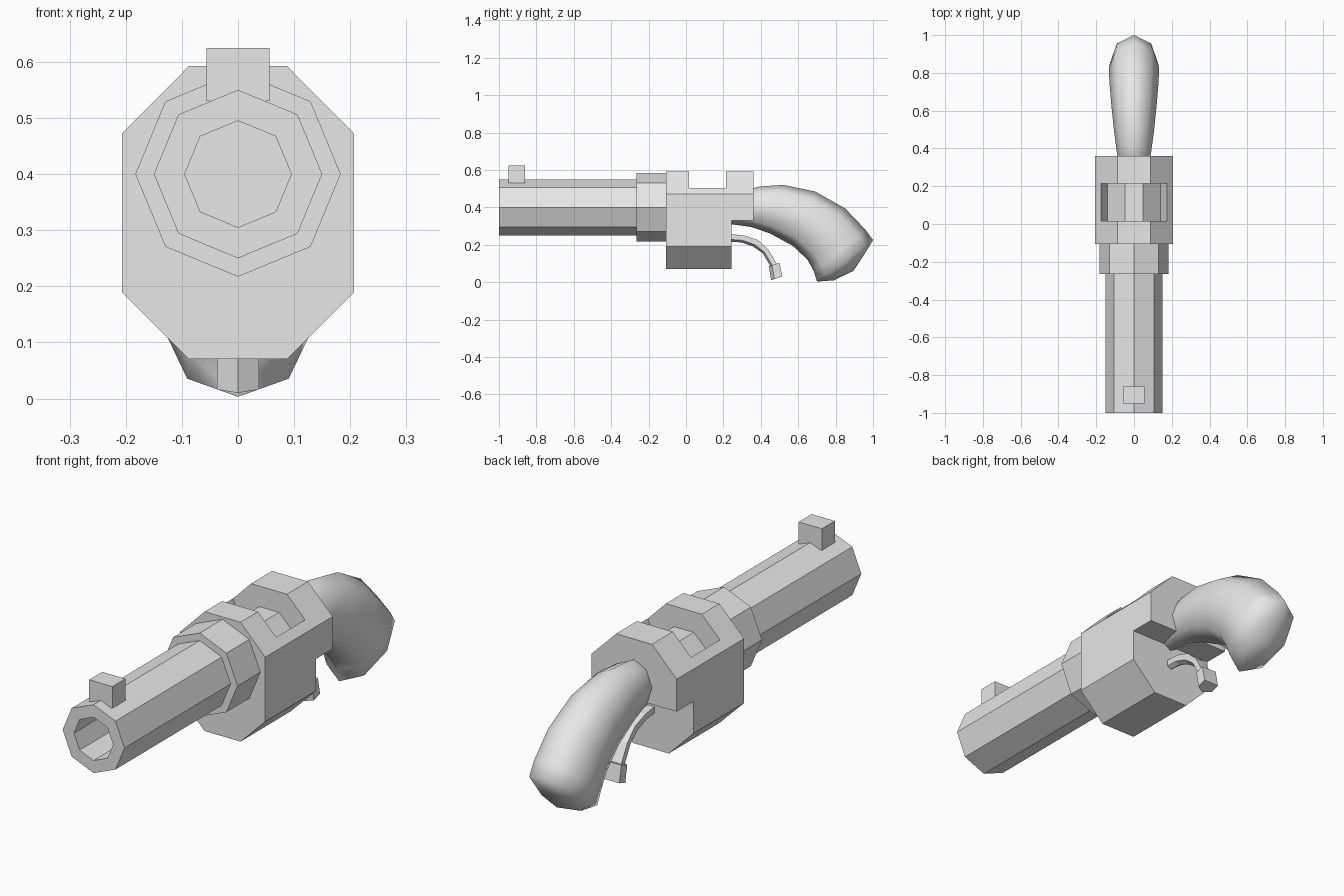
import bpy, bmesh
from math import sin, cos, pi

old = bpy.data.objects.get("Cube")
if old:
    bpy.data.objects.remove(old, do_unlink=True)

grey = bpy.data.materials.new("plain_grey")
grey.use_nodes = True
grey.diffuse_color = (0.8, 0.8, 0.8, 1)
grey.node_tree.nodes["Principled BSDF"].inputs["Base Color"].default_value = (0.8, 0.8, 0.8, 1)


def loft(name, rings, tip=None):
    """Join rings of points; cap the ends, or close the last ring on a tip."""
    bm = bmesh.new()
    loops = [[bm.verts.new(p) for p in ring] for ring in rings]
    n = len(loops[0])
    for a, b in zip(loops, loops[1:]):
        for i in range(n):
            j = (i + 1) % n
            bm.faces.new((a[i], a[j], b[j], b[i]))
    bm.faces.new(loops[0])
    if tip:
        end = bm.verts.new(tip)
        for i in range(n):
            bm.faces.new((loops[-1][i], loops[-1][(i + 1) % n], end))
    else:
        bm.faces.new(loops[-1])
    bmesh.ops.recalc_face_normals(bm, faces=bm.faces)
    mesh = bpy.data.meshes.new(name)
    bm.to_mesh(mesh)
    bm.free()
    mesh.materials.append(grey)
    obj = bpy.data.objects.new(name, mesh)
    bpy.context.collection.objects.link(obj)
    return obj


def prism(name, profile, y0, y1):
    return loft(name, [[(x, y, z) for x, z in profile] for y in (y0, y1)])


def box(name, half, y0, y1, z0, z1):
    return prism(name, [(-half, z0), (half, z0), (half, z1), (-half, z1)], y0, y1)


def octagon(r, z=0.4):
    return [(r * cos(i * pi / 4), z + r * sin(i * pi / 4)) for i in range(8)]


def cut(obj, cutter):
    cutter.hide_render = True
    mod = obj.modifiers.new("cut", "BOOLEAN")
    mod.operation = "DIFFERENCE"
    mod.solver = "EXACT"
    mod.object = cutter
    bpy.context.view_layer.objects.active = obj
    bpy.ops.object.modifier_apply(modifier=mod.name)
    bpy.data.objects.remove(cutter, do_unlink=True)


def sections(shape, stations):
    """Each station gives the upper and lower edge (y, z) and half width."""
    return [[(w * u, by + (ty - by) * v, bz + (tz - bz) * v) for u, v in shape]
            for ty, tz, by, bz, w in stations]


# Barrel with open bore, collar and sight
barrel = prism("barrel", octagon(0.15), -1, -0.2)
cut(barrel, prism("bore_cutter", octagon(0.095), -1.1, -0.27))
prism("collar", octagon(0.183), -0.265, -0.1)
box("front_sight", 0.056, -0.95, -0.86, 0.53, 0.625)

# Frame: tall chamfered block with an under-cut rear and a top window
right = [(0.087, 0.07), (0.207, 0.19), (0.207, 0.472), (0.087, 0.593)]
frame = prism("frame", right + [(-x, z) for x, z in reversed(right)], -0.107, 0.36)
cut(frame, box("rear_cutter", 0.4, 0.243, 0.5, -0.1, 0.33))
half = [(0.048, 0.503), (0.14, 0.415), (0.175, 0.505), (0.3, 0.505), (0.3, 0.7)]
cut(frame, prism("window_cutter", half + [(-x, z) for x, z in reversed(half)], 0.015, 0.215))

# Curved grip, smooth
circle = [(cos(i * pi / 4), 0.5 + 0.5 * sin(i * pi / 4)) for i in range(8)]
grip = loft("grip", sections(circle, [
    (0.30, 0.49, 0.24, 0.31, 0.07),
    (0.40, 0.512, 0.35, 0.295, 0.09),
    (0.52, 0.52, 0.45, 0.26, 0.105),
    (0.69, 0.485, 0.57, 0.195, 0.12),
    (0.85, 0.395, 0.65, 0.12, 0.13),
    (0.96, 0.28, 0.685, 0.055, 0.133),
    (1.0, 0.225, 0.70, 0.003, 0.128),
    (0.955, 0.15, 0.79, 0.01, 0.088),
]), tip=(0, 0.895, 0.06))
bpy.ops.object.select_all(action="DESELECT")
grip.select_set(True)
bpy.context.view_layer.objects.active = grip
bpy.ops.object.shade_smooth_by_angle(angle=1.1)

# Trigger: curved stem and wider end block
keel = [(-1, 1), (1, 1), (1, 0.3), (0, 0), (-1, 0.3)]
loft("trigger_stem", sections(keel, [
    (0.23, 0.257, 0.23, 0.217, 0.016),
    (0.31, 0.25, 0.30, 0.212, 0.02),
    (0.385, 0.225, 0.36, 0.19, 0.022),
    (0.44, 0.175, 0.41, 0.155, 0.024),
    (0.49, 0.09, 0.455, 0.08, 0.026),
]))
loft("trigger_end", sections(keel, [
    (0.50, 0.104, 0.443, 0.085, 0.037),
    (0.515, 0.03, 0.455, 0.01, 0.037),
]))
